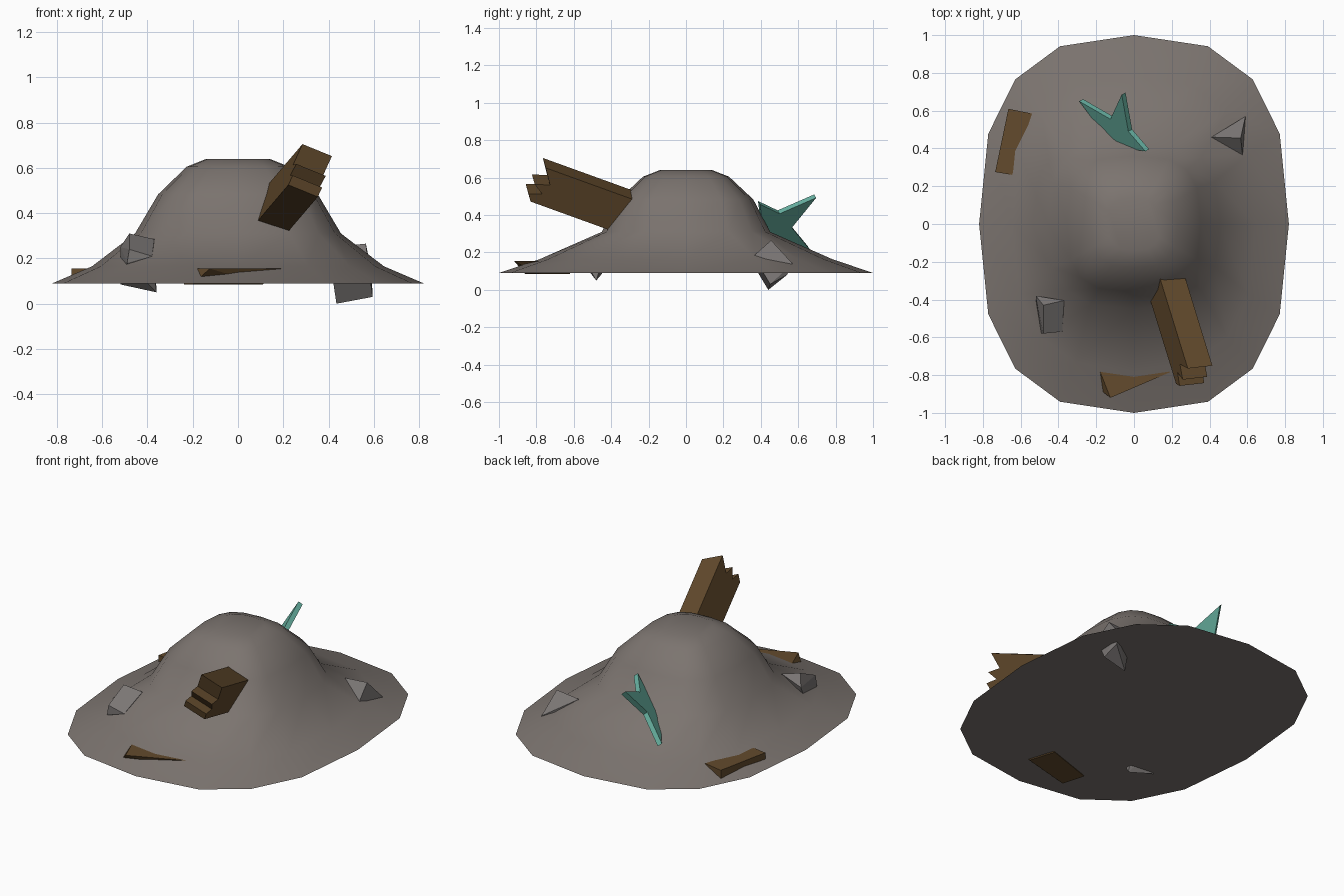
import bpy
import bmesh
import math
from mathutils import Vector

cube = bpy.data.objects.get("Cube")
if cube:
    bpy.data.objects.remove(cube, do_unlink=True)


def material(name, rgb):
    mat = bpy.data.materials.new(name)
    mat.use_nodes = True
    mat.diffuse_color = (*rgb, 1)
    mat.node_tree.nodes["Principled BSDF"].inputs["Base Color"].default_value = (*rgb, 1)
    return mat


EARTH = material("grey brown earth", (0.2, 0.175, 0.16))
STONE = material("grey stone", (0.2, 0.185, 0.18))
WOOD = material("brown wood", (0.125, 0.07, 0.026))
TEAL = material("teal shard", (0.13, 0.42, 0.34))


def finish(bm, name, mat):
    bmesh.ops.recalc_face_normals(bm, faces=bm.faces)
    mesh = bpy.data.meshes.new(name)
    bm.to_mesh(mesh)
    bm.free()
    mesh.materials.append(mat)
    obj = bpy.data.objects.new(name, mesh)
    bpy.context.collection.objects.link(obj)
    return obj


def hull(name, mat, points):
    """Faceted chunk wrapped around a few corner points."""
    bm = bmesh.new()
    for p in points:
        bm.verts.new(p)
    result = bmesh.ops.convex_hull(bm, input=bm.verts)
    spare = {e for e in result["geom_interior"] if isinstance(e, bmesh.types.BMVert)}
    bmesh.ops.delete(bm, geom=list(spare), context="VERTS")
    bmesh.ops.dissolve_limit(bm, angle_limit=0.02, verts=bm.verts, edges=bm.edges)
    return finish(bm, name, mat)


def slab(name, mat, outline, thickness):
    """Flat outline extruded along a thickness vector."""
    bm = bmesh.new()
    front = [bm.verts.new(p) for p in outline]
    back = [bm.verts.new(Vector(p) + Vector(thickness)) for p in outline]
    bm.faces.new(front)
    bm.faces.new(back[::-1])
    n = len(front)
    for i in range(n):
        j = (i + 1) % n
        bm.faces.new((front[i], back[i], back[j], front[j]))
    return finish(bm, name, mat)


# Mound: rounded-square rings of (half width, half depth, height, squareness)
RINGS = [(0.82, 1.0, 0.09, 2.6), (0.645, 0.78, 0.165, 2.6), (0.455, 0.45, 0.31, 2.8),
         (0.353, 0.36, 0.483, 3.0), (0.227, 0.23, 0.605, 3.0), (0.14, 0.14, 0.64, 2.8)]
SIDES = 16


def rounded(value, power):
    return math.copysign(abs(value) ** (2 / power), value) if abs(value) > 1e-6 else 0


bm = bmesh.new()
loops = []
for rx, ry, z, power in RINGS:
    angles = [math.tau * i / SIDES for i in range(SIDES)]
    loops.append([bm.verts.new((rx * rounded(math.cos(a), power),
                                ry * rounded(math.sin(a), power), z)) for a in angles])
for low, high in zip(loops, loops[1:]):
    for i in range(SIDES):
        j = (i + 1) % SIDES
        bm.faces.new((low[i], low[j], high[j], high[i]))
bm.faces.new(loops[-1])
for f in bm.faces:
    f.smooth = True
base = bm.faces.new(loops[0][::-1])
for e in base.edges:
    e.smooth = False
finish(bm, "mound", EARTH)

# Large splintered plank: outline given along its length and width
tip = Vector((0.285, -0.765, 0.705))
along = Vector((0.145, -0.47, 0.17))
across = Vector((-0.058, -0.095, -0.175))
start = tip - along
profile = [(-0.2, 0), (1, 0), (0.87, 0.4), (1.02, 0.52), (0.9, 0.7),
           (1.03, 0.82), (0.97, 1), (-0.2, 1)]
slab("splintered_plank", WOOD, [start + along * l + across * w for l, w in profile],
     (0.13, 0.015, -0.053))

# Half-buried boards
front_top = [(-0.125, -0.92), (0.19, -0.785), (0.1, -0.62), (-0.2, -0.73)]
front_base = [(-0.2, -0.86), (0.11, -0.78), (0.06, -0.62), (-0.24, -0.72)]
hull("front_board", WOOD, [(x, y, 0.155) for x, y in front_top]
     + [(x, y, 0.085) for x, y in front_base])
side = [(-0.735, 0.275), (-0.645, 0.26), (-0.54, 0.585), (-0.665, 0.61)]
slab("side_board", WOOD, [(x, y, 0.155) for x, y in side], (0, 0, -0.055))

# Forked shard
slab("forked_shard", TEAL,
     [(-0.29, 0.65, 0.235), (-0.125, 0.555, 0.35), (-0.065, 0.685, 0.51),
      (-0.03, 0.49, 0.425), (0.06, 0.385, 0.475), (-0.04, 0.4, 0.35), (-0.17, 0.49, 0.26)],
     (0.02, 0.011, -0.018))

# Stones poking through the mound
hull("front_stone", STONE,
     [(-0.48, -0.43, 0.31), (-0.37, -0.405, 0.285), (-0.38, -0.57, 0.21),
      (-0.48, -0.58, 0.24), (-0.49, -0.58, 0.18), (-0.52, -0.38, 0.25),
      (-0.36, -0.48, 0.05), (-0.52, -0.45, 0.085)])
hull("back_stone", STONE,
     [(0.41, 0.46, 0.25), (0.59, 0.57, 0.14), (0.575, 0.36, 0.18), (0.565, 0.455, 0.265),
      (0.435, 0.44, 0.0), (0.595, 0.45, 0.03), (0.42, 0.38, 0.1), (0.58, 0.54, 0.08)])
